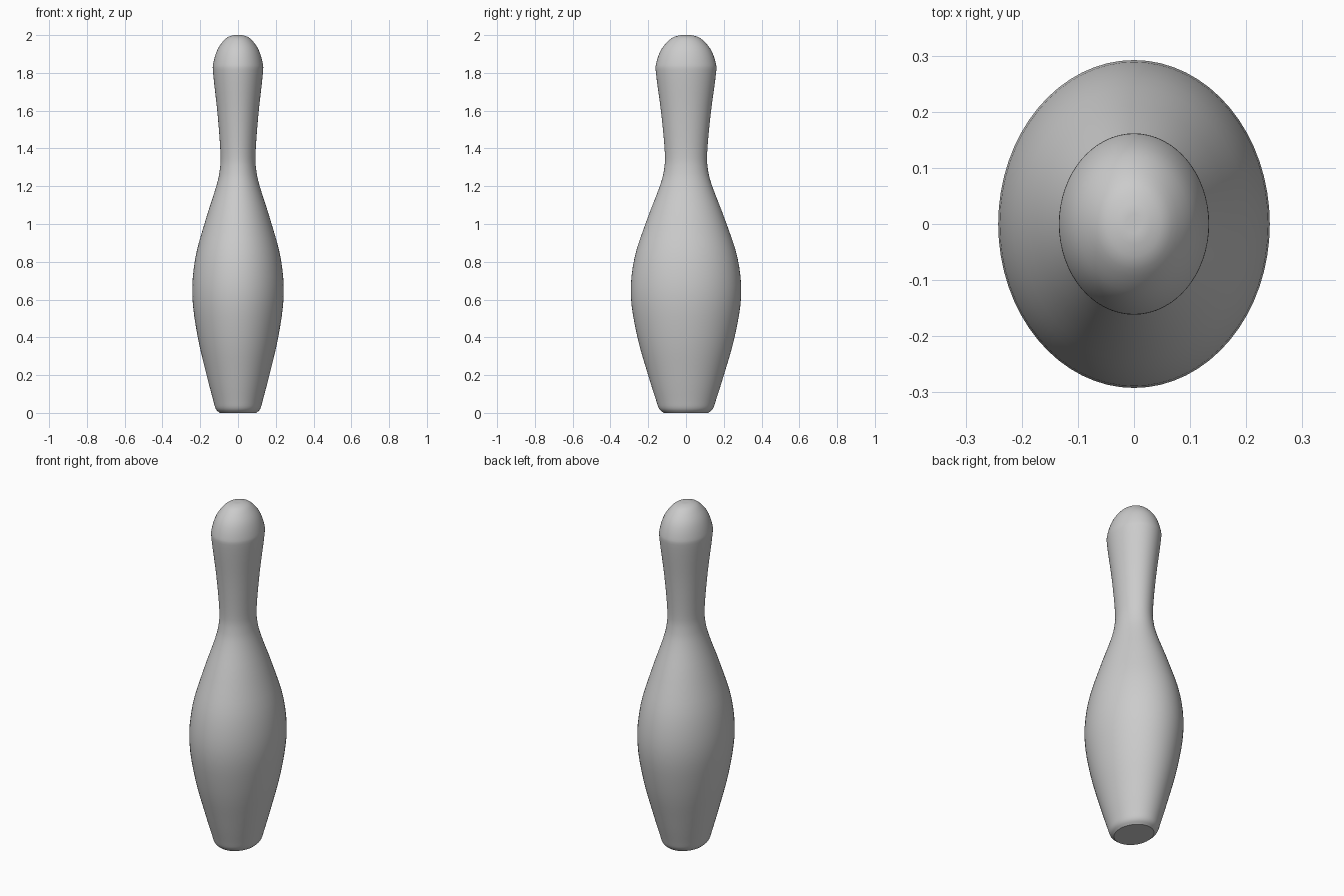
import bpy, bmesh, math
from mathutils import Vector

if "Cube" in bpy.data.objects:
    bpy.data.objects.remove(bpy.data.objects["Cube"], do_unlink=True)

SEGMENTS = 64
STEPS = 4
DEPTH_RATIO = 1.207  # the pin is oval, deeper than wide

# Half width and height, from the base rim to the crown
PROFILE = [(0.098, 0.0), (0.118, 0.022), (0.132, 0.07), (0.166, 0.2),
           (0.213, 0.4), (0.242, 0.62), (0.226, 0.82), (0.172, 1.02),
           (0.115, 1.2), (0.096, 1.29), (0.093, 1.38), (0.108, 1.58),
           (0.131, 1.79), (0.131, 1.85), (0.108, 1.925), (0.067, 1.98),
           (0.03, 1.998), (0.0, 2.0)]


def smooth_path(points, steps):
    """Catmull-Rom curve through the points."""
    p = [Vector(q) for q in points]
    p = [2 * p[0] - p[1]] + p + [2 * p[-1] - p[-2]]
    path = []
    for a, b, c, d in zip(p, p[1:], p[2:], p[3:]):
        for i in range(steps):
            t = i / steps
            path.append(0.5 * (2 * b + (c - a) * t
                               + (2 * a - 5 * b + 4 * c - d) * t ** 2
                               + (3 * b - a - 3 * c + d) * t ** 3))
    return path + [Vector(points[-1])]


def make_material(name, colour):
    mat = bpy.data.materials.new(name)
    mat.use_nodes = True
    mat.diffuse_color = colour
    mat.node_tree.nodes["Principled BSDF"].inputs["Base Color"].default_value = colour
    return mat


# Pin body: the profile spun about the upright axis, with a flat base
bm = bmesh.new()
verts = [bm.verts.new((p.x, 0, p.y)) for p in smooth_path(PROFILE, STEPS)]
edges = [bm.edges.new(pair) for pair in zip(verts, verts[1:])]
bmesh.ops.spin(bm, geom=verts + edges, cent=(0, 0, 0), axis=(0, 0, 1),
               angle=math.tau, steps=SEGMENTS, use_merge=False)
bmesh.ops.remove_doubles(bm, verts=bm.verts[:], dist=0.0002)
rim = [e for e in bm.edges if e.is_boundary]
bmesh.ops.contextual_create(bm, geom=rim)
bmesh.ops.scale(bm, vec=(1, DEPTH_RATIO, 1), verts=bm.verts[:])
bmesh.ops.recalc_face_normals(bm, faces=bm.faces[:])

mesh = bpy.data.meshes.new("pin_body")
bm.to_mesh(mesh)
bm.free()
pin = bpy.data.objects.new("pin_body", mesh)
bpy.context.collection.objects.link(pin)
mesh.materials.append(make_material("light grey", (0.6, 0.6, 0.6, 1)))

bpy.context.view_layer.objects.active = pin
pin.select_set(True)
bpy.ops.object.shade_smooth_by_angle(angle=math.radians(35))
